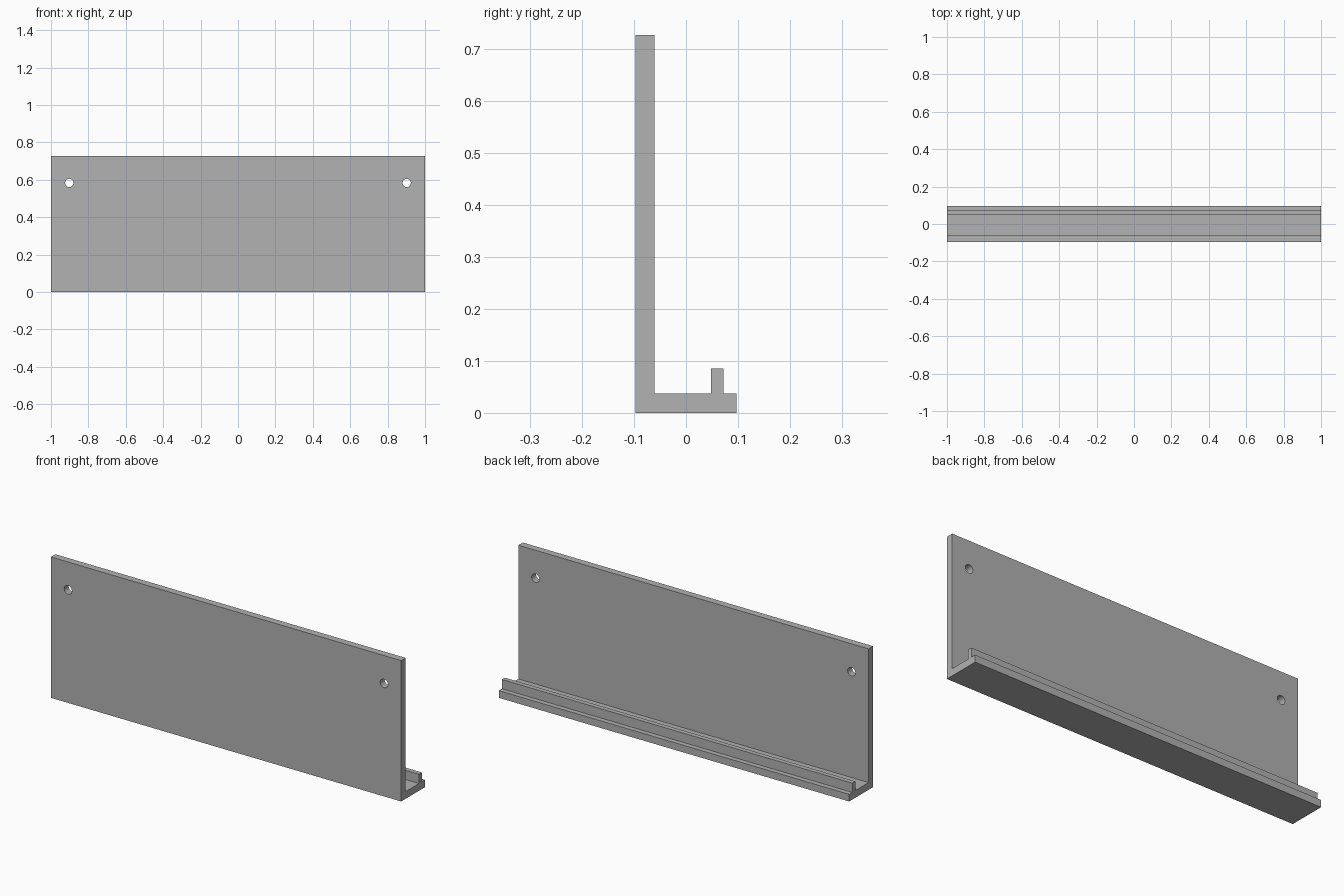
import bpy
import bmesh
from math import radians

cube = bpy.data.objects.get("Cube")
if cube:
    bpy.data.objects.remove(cube, do_unlink=True)

HALF_LENGTH = 1.0
FRONT, BACK = -0.0975, 0.0975
WALL_BACK = -0.061
LIP_FRONT, LIP_BACK = 0.048, 0.072
FLOOR, LIP_TOP, TOP = 0.037, 0.085, 0.727
HOLE_X, HOLE_Z, HOLE_RADIUS = 0.902, 0.583, 0.022

grey = bpy.data.materials.new("plain grey")
grey.use_nodes = True
colour = (0.445, 0.445, 0.445, 1)
grey.diffuse_color = colour
grey.node_tree.nodes["Principled BSDF"].inputs["Base Color"].default_value = colour

# Ledge cross-section: tall wall, floor and small retaining lip
profile = [
    (FRONT, 0), (BACK, 0), (BACK, FLOOR), (LIP_BACK, FLOOR),
    (LIP_BACK, LIP_TOP), (LIP_FRONT, LIP_TOP), (LIP_FRONT, FLOOR),
    (WALL_BACK, FLOOR), (WALL_BACK, TOP), (FRONT, TOP),
]
bm = bmesh.new()
section = bm.faces.new([bm.verts.new((-HALF_LENGTH, y, z)) for y, z in profile])
extruded = bmesh.ops.extrude_face_region(bm, geom=[section])["geom"]
end_verts = [g for g in extruded if isinstance(g, bmesh.types.BMVert)]
bmesh.ops.translate(bm, verts=end_verts, vec=(2 * HALF_LENGTH, 0, 0))
# Keep the starting cap so both ends are closed
if not section.is_valid or len([f for f in bm.faces if len(f.verts) > 4]) < 2:
    bmesh.ops.holes_fill(bm, edges=bm.edges[:], sides=0)
bmesh.ops.recalc_face_normals(bm, faces=bm.faces[:])
mesh = bpy.data.meshes.new("ledge_rail")
bm.to_mesh(mesh)
bm.free()
mesh.materials.append(grey)
rail = bpy.data.objects.new("ledge_rail", mesh)
bpy.context.collection.objects.link(rail)

# Two mounting holes through the wall
for side, name in ((-1, "right"), (1, "left")):
    bpy.ops.mesh.primitive_cylinder_add(
        vertices=32, radius=HOLE_RADIUS, depth=0.1,
        location=(side * HOLE_X, (FRONT + WALL_BACK) / 2, HOLE_Z),
        rotation=(radians(90), 0, 0))
    cutter = bpy.context.object
    cutter.name = name + "_hole_cutter"
    cutter.hide_render = True
    cutter.data.materials.append(grey)
    cut = rail.modifiers.new(name + "_hole", "BOOLEAN")
    cut.operation = "DIFFERENCE"
    cut.solver = "EXACT"
    cut.object = cutter
    bpy.context.view_layer.objects.active = rail
    bpy.ops.object.modifier_apply(modifier=cut.name)
    bpy.data.objects.remove(cutter, do_unlink=True)

# Round the hole walls while the rail edges stay sharp
bpy.ops.object.select_all(action="DESELECT")
rail.select_set(True)
bpy.context.view_layer.objects.active = rail
bpy.ops.object.shade_smooth_by_angle(angle=radians(30))
